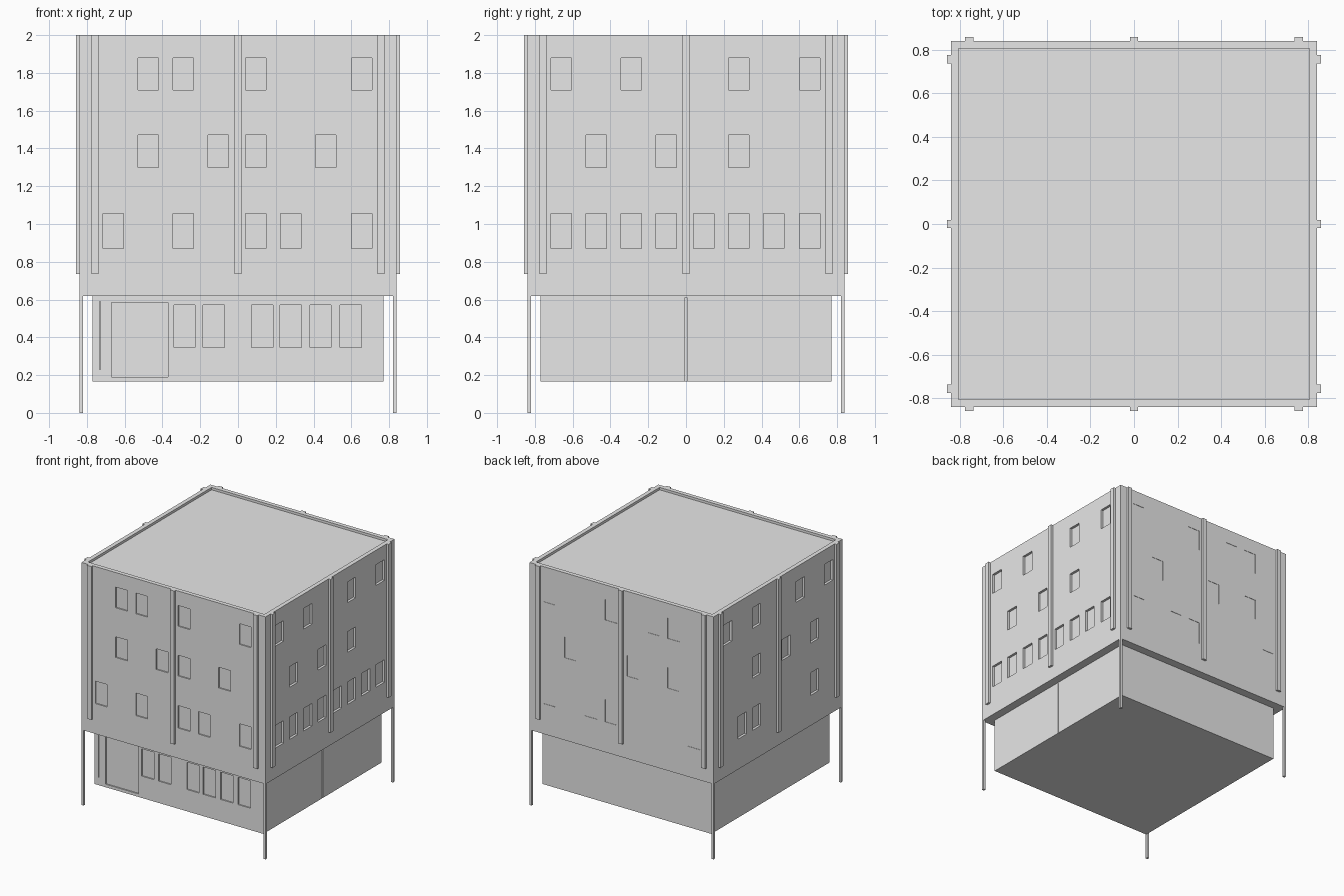
import bpy
import bmesh
from mathutils import Matrix, Vector

if "Cube" in bpy.data.objects:
    bpy.data.objects.remove(bpy.data.objects["Cube"], do_unlink=True)

grey = bpy.data.materials.new("plain_grey")
colour = (0.8, 0.8, 0.8, 1)
grey.diffuse_color = colour
grey.use_nodes = True
grey.node_tree.nodes["Principled BSDF"].inputs["Base Color"].default_value = colour


def boxes(name, spans):
    """One object made of boxes, each given by its low and high corner."""
    bm = bmesh.new()
    for low, high in spans:
        low, high = Vector(low), Vector(high)
        matrix = Matrix.Translation((low + high) / 2) @ Matrix.Diagonal((*(high - low), 1))
        bmesh.ops.create_cube(bm, size=1, matrix=matrix)
    mesh = bpy.data.meshes.new(name)
    bm.to_mesh(mesh)
    bm.free()
    mesh.materials.append(grey)
    obj = bpy.data.objects.new(name, mesh)
    bpy.context.collection.objects.link(obj)
    return obj


def wall_box(side, wall, along, z, inner, outer):
    """Span of a box on one wall: inner and outer are offsets from its face."""
    a, b = along
    near, far = sorted((wall + inner, wall + outer))
    if side == "front":
        return (a, -far, z[0]), (b, -near, z[1])
    if side == "back":
        return (a, near, z[0]), (b, far, z[1])
    if side == "left":
        return (near, a, z[0]), (far, b, z[1])
    return (-far, a, z[0]), (-near, b, z[1])


def carve(target, spans):
    """Cut the boxes out of the target and keep the finished mesh."""
    cutter = boxes("cutter", spans)
    cutter.hide_render = True
    mod = target.modifiers.new("carve", "BOOLEAN")
    mod.operation = "DIFFERENCE"
    mod.solver = "EXACT"
    mod.object = cutter
    graph = bpy.context.evaluated_depsgraph_get()
    mesh = bpy.data.meshes.new_from_object(target.evaluated_get(graph))
    target.modifiers.clear()
    target.data = mesh
    bpy.data.objects.remove(cutter, do_unlink=True)


W = 0.84       # upper wall half width
L = 0.77       # ground floor half width
SIDES = ("front", "back", "left", "right")

# Upper block with window recesses and a sunken roof
columns = (-0.66, -0.475, -0.29, -0.105, 0.095, 0.28, 0.465, 0.655)
rows = ((1.71, 1.88), (1.30, 1.47), (0.87, 1.055))
layout = {
    "front": ("1247", "1346", "02457"),
    "back": ("1247", "136", "0457"),
    "left": ("0257", "135", "01234567"),
    "right": ("0257", "135", "156"),
}
depth = {"front": 0.01, "back": 0.003, "left": 0.02, "right": 0.02}
cuts = [((-0.805, -0.805, 1.98), (0.805, 0.805, 2.1))]
for side in SIDES:
    for z, picks in zip(rows, layout[side]):
        for pick in picks:
            c = columns[int(pick)]
            cuts.append(wall_box(side, W, (c - 0.054, c + 0.054), z, -depth[side], 0.05))
upper = boxes("upper_block", [((-W, -W, 0.62), (W, W, 2))])
carve(upper, cuts)

# Ground floor with a door, windows and a seam
cuts = [wall_box("front", L, (-0.67, -0.37), (0.19, 0.585), -0.01, 0.05)]
for a in (-0.34, -0.185, 0.072, 0.222, 0.38, 0.54):
    cuts.append(wall_box("front", L, (a, a + 0.113), (0.345, 0.57), -0.01, 0.05))
cuts.append(wall_box("left", L, (-0.005, 0.005), (0.1, 0.61), -0.008, 0.05))
cuts.append(wall_box("front", L, (-0.733, -0.727), (0.23, 0.59), -0.008, 0.05))
ground = boxes("ground_floor", [((-L, -L, 0.165), (L, L, 0.62))])
carve(ground, cuts)

# Vertical wall ribs, three to a side
boxes("wall_ribs", [
    wall_box(side, W, (c - 0.019, c + 0.019), (0.735, 2), -0.005, 0.018)
    for side in SIDES for c in (-0.757, 0, 0.757)
])

# Corner posts
for x, end in ((-1, "right"), (1, "left")):
    for y, face in ((-1, "front"), (1, "back")):
        px, py = x * 0.83, y * 0.83
        boxes(f"{face}_{end}_post", [((px - 0.01, py - 0.01, 0), (px + 0.01, py + 0.01, 0.63))])
